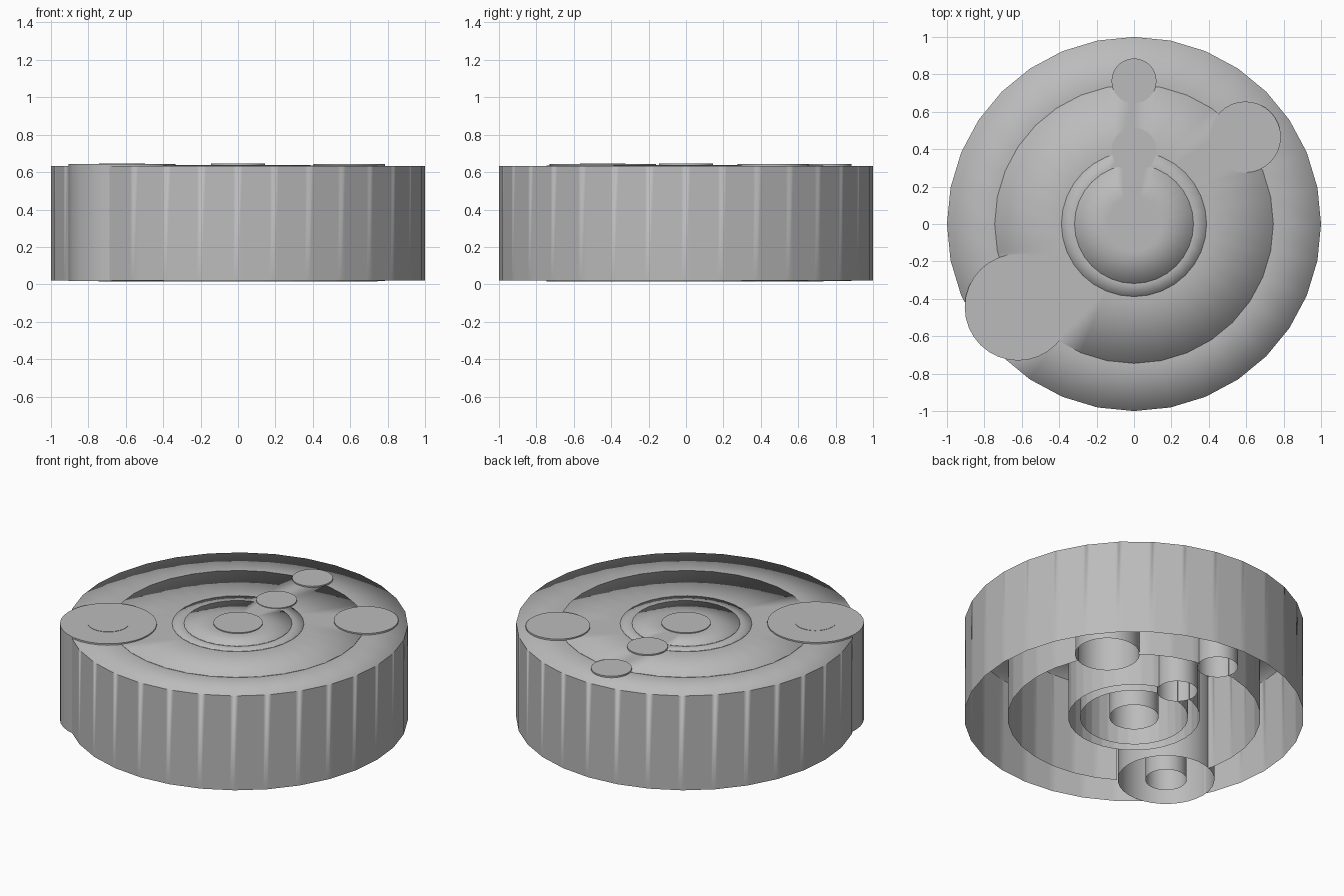
import bpy, bmesh, math

if "Cube" in bpy.data.objects:
    bpy.data.objects.remove(bpy.data.objects["Cube"])

grey = bpy.data.materials.new("plain grey")
grey.diffuse_color = (0.5, 0.5, 0.5, 1)
grey.use_nodes = True
grey.node_tree.nodes["Principled BSDF"].inputs["Base Color"].default_value = grey.diffuse_color

# Round posts that cut through the ring walls: x, y, radius
POSTS = {
    "large_post": (-0.62, -0.445, 0.285),
    "medium_post": (0.595, 0.465, 0.19),
    "outer_small_post": (0.0, 0.765, 0.12),
    "inner_small_post": (0.0, 0.395, 0.12),
}
SIDES = 32
SPLIT = 8


def inside_post(x, y):
    return any(math.hypot(x - px, y - py) < r - 0.002 for px, py, r in POSTS.values())


def open_cup(name, r, z0, z1, x=0.0, y=0.0, hole=0.0, cut=False):
    """Tube wall with a flat top (disc or annulus) and an open bottom."""
    bm = bmesh.new()

    def corner(i, rad):
        a = 2 * math.pi * i / SIDES
        return x + rad * math.cos(a), y + rad * math.sin(a)

    def point(k, rad):
        i, f = divmod(k, SPLIT)
        a, b, f = corner(i, rad), corner(i + 1, rad), f / SPLIT
        return a[0] + (b[0] - a[0]) * f, a[1] + (b[1] - a[1]) * f

    # wall, left out where a post passes through it
    n = SIDES * SPLIT if cut else SIDES
    at = point if cut else corner
    for k in range(n):
        p, q = at(k, r), at(k + 1, r)
        if cut and inside_post((p[0] + q[0]) / 2, (p[1] + q[1]) / 2):
            continue
        bm.faces.new([bm.verts.new(v) for v in
                      ((*p, z0), (*q, z0), (*q, z1), (*p, z1))])
    # flat top
    for k in range(SIDES):
        p, q = corner(k, r), corner(k + 1, r)
        if hole:
            s, t = corner(k + 1, hole), corner(k, hole)
            ring = [(*p, z1), (*q, z1), (*s, z1), (*t, z1)]
        else:
            ring = [(*p, z1), (*q, z1), (x, y, z1)]
        bm.faces.new([bm.verts.new(v) for v in ring])
    bmesh.ops.remove_doubles(bm, verts=bm.verts, dist=0.0005)
    mesh = bpy.data.meshes.new(name)
    bm.to_mesh(mesh)
    bm.free()
    mesh.materials.append(grey)
    ob = bpy.data.objects.new(name, mesh)
    bpy.context.collection.objects.link(ob)
    bpy.ops.object.select_all(action='DESELECT')
    ob.select_set(True)
    bpy.context.view_layer.objects.active = ob
    bpy.ops.object.shade_smooth_by_angle(angle=math.radians(30))
    return ob


# Nested rings, outermost first
open_cup("outer_ring", 1.0, 0.02, 0.633, hole=0.745, cut=True)
open_cup("middle_ring", 0.745, 0.014, 0.635, hole=0.385, cut=True)
open_cup("inner_ring", 0.388, 0.014, 0.637, hole=0.318, cut=True)
open_cup("hub_ring", 0.318, 0.014, 0.639, hole=0.145, cut=True)
open_cup("hub_core", 0.145, 0.016, 0.645)

# Posts
for name, (px, py, pr) in POSTS.items():
    open_cup(name, pr, 0.017, 0.643, px, py)
open_cup("large_post_core", 0.122, 0.017, 0.645, POSTS["large_post"][0], POSTS["large_post"][1])
